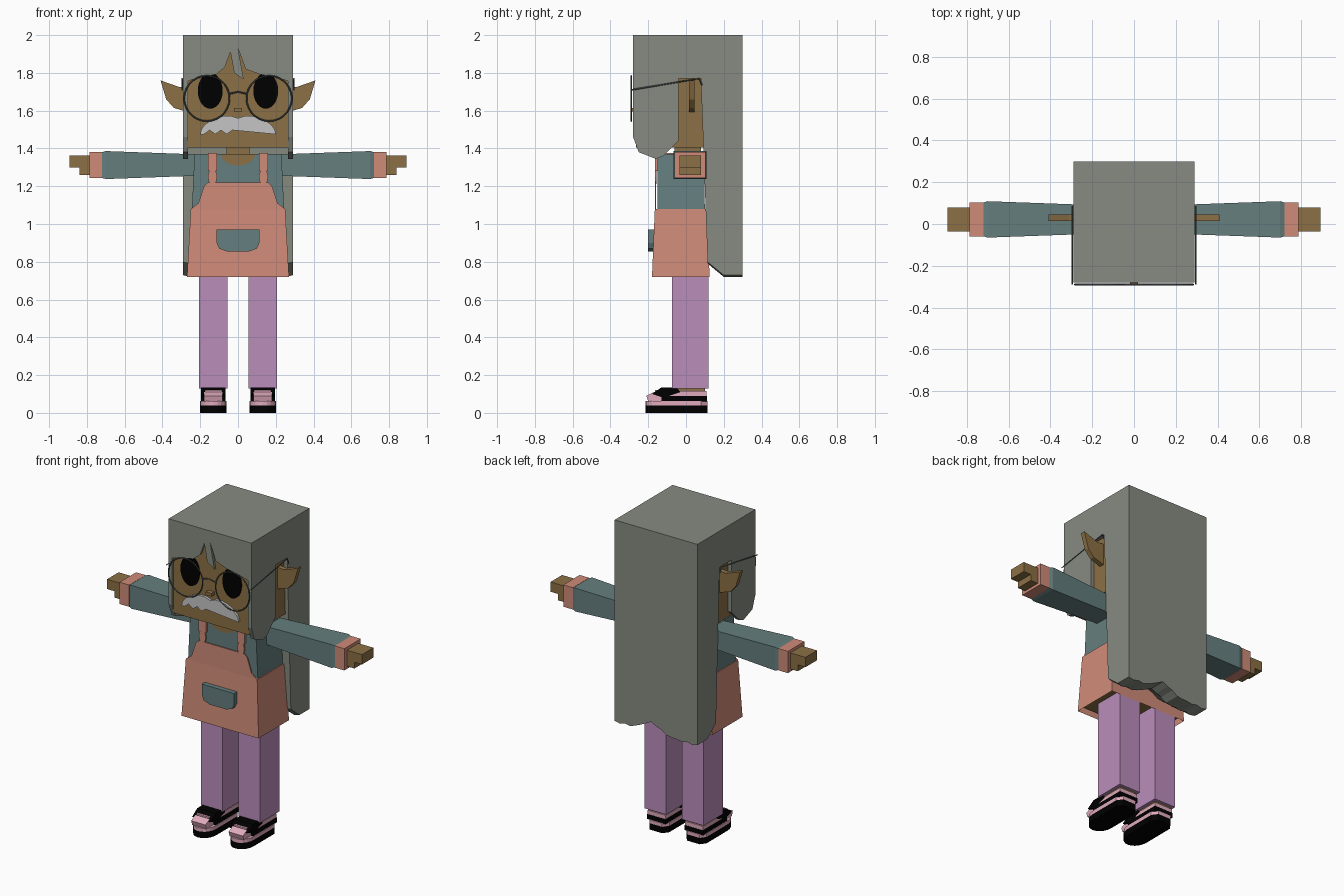
import bpy, bmesh
from math import sin, cos, exp, pi

cube = bpy.data.objects.get("Cube")
if cube:
    bpy.data.objects.remove(cube)


def material(name, red, green, blue):
    colour = (red, green, blue, 1)
    mat = bpy.data.materials.new(name)
    mat.use_nodes = True
    mat.diffuse_color = colour
    mat.node_tree.nodes["Principled BSDF"].inputs["Base Color"].default_value = colour
    return mat


hair_grey = material("hair_grey", 0.24, 0.26, 0.22)
skin_brown = material("skin_brown", 0.26, 0.16, 0.06)
shirt_teal = material("shirt_teal", 0.13, 0.21, 0.21)
apron_coral = material("apron_coral", 0.63, 0.26, 0.19)
trouser_lilac = material("trouser_lilac", 0.5, 0.27, 0.5)
moustache_white = material("moustache_white", 0.56, 0.56, 0.56)
shoe_pink = material("shoe_pink", 0.75, 0.41, 0.51)
wire_grey = material("wire_grey", 0.1, 0.11, 0.11)
black = material("black", 0, 0, 0)

# Shared dimensions
hair_side = 0.29
hair_front = -0.28
hair_back = 0.3
crown = 2.0
hem = 0.72
face = -0.265
chin = 1.405
shirt_front = -0.15
bib_front = -0.165


def add_object(name, data, mat):
    data.materials.append(mat)
    bpy.context.collection.objects.link(bpy.data.objects.new(name, data))


def loft(name, mat, rings, closed=True):
    """Bridge rings of equal length and cap the ends."""
    bm = bmesh.new()
    loops = [[bm.verts.new(point) for point in ring] for ring in rings]
    for low, high in zip(loops, loops[1:]):
        for i in range(len(low)):
            bm.faces.new((low[i - 1], low[i], high[i], high[i - 1]))
    if closed:
        bm.faces.new(loops[0])
    bm.faces.new(loops[-1])
    bmesh.ops.recalc_face_normals(bm, faces=bm.faces)
    mesh = bpy.data.meshes.new(name)
    bm.to_mesh(mesh)
    bm.free()
    add_object(name, mesh, mat)


def prism(name, mat, outline, axis, start, end):
    """Extrude a flat outline along one axis."""
    place = {"x": lambda u, v, t: (t, u, v),
             "y": lambda u, v, t: (u, t, v),
             "z": lambda u, v, t: (u, v, t)}[axis]
    loft(name, mat, [[place(u, v, t) for u, v in outline] for t in (start, end)])


def rect(left, right, low, high):
    return [(left, low), (right, low), (right, high), (left, high)]


def box(name, mat, middle, half, front, back, low, high):
    """Box with x given by its middle and half width."""
    prism(name, mat, rect(middle - half, middle + half, front, back), "z", low, high)


def arc(middle, height, half, rise, steps, start=0, sweep=2 * pi):
    angles = [start + sweep * i / steps for i in range(steps)]
    return [(middle + half * cos(a), height + rise * sin(a)) for a in angles]


def flip(outline, sign):
    return [(sign * u, v) for u, v in outline]


def mirrored(outline):
    return outline + flip(outline[::-1], -1)


def wire(name, points, cyclic=False):
    curve = bpy.data.curves.new(name, "CURVE")
    curve.dimensions = "3D"
    curve.bevel_depth = 0.004
    curve.bevel_resolution = 0
    spline = curve.splines.new("POLY")
    spline.points.add(len(points) - 1)
    for target, point in zip(spline.points, points):
        target.co = (*point, 1)
    spline.use_cyclic_u = cyclic
    add_object(name, curve, wire_grey)


def arm_section(x, half):
    """Rectangular slice across the arm, slightly deeper than tall."""
    middle_y, middle_z, depth = 0.022, 1.312, half + 0.013
    return [(x, y, z) for y, z in rect(middle_y - depth, middle_y + depth,
                                       middle_z - half, middle_z + half)]


def floor_rect(half, front, back, z):
    return [(x, y, z) for x, y in rect(-half, half, front, back)]


# Head, neck and nose
box("head", skin_brown, 0, 0.267, face, 0.12, chin, 1.95)
box("neck", skin_brown, 0, 0.06, -0.06, 0.08, 1.33, chin)
box("nose", skin_brown, 0, 0.02, -0.295, face, 1.595, 1.615)

# Crown and parted fringe: a shallow arch broken by two narrow spikes
box("hair_crown", hair_grey, 0, hair_side, hair_front, hair_back, 1.94, crown)
sweep_left = [(x / 10 * hair_side, 1.8 - 0.05 * (x / 10) ** 2) for x in (-10, -7, -4)]
sweep_right = [(-x, z) for x, z in sweep_left[::-1]]
spikes = [(-0.07, 1.83), (-0.04, 1.91), (-0.02, 1.8), (0.03, 1.765), (0, 1.93), (0.04, 1.82)]
prism("hair_fringe", hair_grey,
      sweep_left + spikes + sweep_right + [(hair_side, crown), (-hair_side, crown)],
      "y", hair_front, face)

# Long back hair with a wavy, forward-chamfered hem
hem_steps = [hair_side * i / 8 for i in range(-8, 9)]
back_outline = [(x, hem + 0.06 * exp(-(12 * x - 0.4) ** 2) + 0.01 * sin(50 * x) ** 2)
                for x in hem_steps] + [(hair_side, crown), (-hair_side, crown)]
loft("hair_back", hair_grey, [
    [(x, 0.14 - 0.035 * z, z + (0.07 if z < 1 else 0)) for x, z in back_outline],
    [(x, 0.2, z) for x, z in back_outline],
    [(x, hair_back, z) for x, z in back_outline]])

# Moustache: half an oval with a ragged lower edge on one side
moustache_top = [(x, z - 0.02 * exp(-(30 * x) ** 2))
                 for x, z in arc(0, 1.475, 0.2, 0.105, 16, 0, pi)]
ragged_edge = [(0.03 * i, 1.475 + 0.022 * (i % 2)) for i in range(-6, 0)]
prism("moustache", moustache_white, moustache_top + [(-0.2, 1.475)] + ragged_edge,
      "y", hair_front, face)

# Shirt and neckline
loft("shirt", shirt_teal, [floor_rect(0.245, shirt_front, 0.1, 1.06),
                           floor_rect(0.23, shirt_front, 0.095, 1.37)])
prism("neckline", skin_brown, arc(0, 1.37, 0.09, 0.06, 12, pi, pi) + [(0.09, 1.37)],
      "y", shirt_front - 0.004, shirt_front)

# Apron: open skirt around the hips, flared bib and pocket
loft("apron_skirt", apron_coral, [floor_rect(0.27, -0.18, 0.125, hem),
                                  floor_rect(0.25, bib_front, 0.11, 1.08)], closed=False)
box("hips", skin_brown, 0, 0.25, -0.16, 0.11, hem + 0.025, 1)
prism("apron_bib", apron_coral,
      mirrored([(0.25, 1.08), (0.21, 1.11), (0.18, 1.2), (0.16, 1.22)]),
      "y", bib_front, bib_front + 0.007)
prism("pocket", shirt_teal, mirrored([(0.113, 0.97), (0.113, 0.9), (0.1, 0.87), (0.06, 0.855)]),
      "y", -0.2, bib_front)

# Outlines shared by both sides
lock_outline = [(hair_front, crown), (hair_front, 1.46), (-0.25, 1.38), (-0.16, 1.345),
                (-0.12, 1.36), (-0.04, 1.44), (-0.04, 1.77), (0.09, 1.77), (0.09, crown)]
ear_outline = [(0.26, 1.73), (0.31, 1.725), (0.41, 1.76), (0.38, 1.66), (0.34, 1.615), (0.26, 1.59)]
tongue_outline = [(-0.18, 0.1), (-0.13, 0.135), (-0.05, 0.135), (-0.03, 0.11), (-0.12, 0.08)]
toe_outline = [(-0.2, 0.06), (-0.21, 0.09), (-0.17, 0.11), (-0.1, 0.11), (-0.1, 0.06)]

for sign, side in ((1, "_left"), (-1, "_right")):
    # Face and side hair
    prism("hair_lock" + side, hair_grey, lock_outline, "x", sign * 0.265, sign * hair_side)
    prism("eye" + side, black, arc(sign * 0.147, 1.705, 0.066, 0.095, 24),
          "y", face - 0.007, face)
    prism("ear" + side, skin_brown, flip(ear_outline, sign), "y", 0.015, 0.045)

    # Round spectacles with hooked arms
    rim = arc(sign * 0.165, 1.665, 0.12, 0.12, 28)
    wire("glasses_rim" + side, [(x, -0.29, z) for x, z in rim], cyclic=True)
    temple = sign * (hair_side + 0.006)
    wire("glasses_arm" + side, [(temple, -0.29, 1.71), (temple, 0.07, 1.77), (temple, 0.085, 1.735)])

    # Apron strap: buckle, front strip and shoulder strip
    middle = sign * 0.135
    prism("strap_buckle" + side, apron_coral, arc(middle, 1.25, 0.025, 0.04, 10),
          "y", bib_front, bib_front + 0.008)
    box("strap" + side, apron_coral, middle, 0.025, bib_front, shirt_front, 1.28, 1.375)
    box("shoulder_strap" + side, apron_coral, middle, 0.025, bib_front, 0.1, 1.368, 1.377)

    # Sleeve, cuff and stepped hand
    loft("sleeve" + side, shirt_teal, [arm_section(sign * x, half) for x, half in
                                       ((0.2, 0.056), (0.7, 0.074), (0.72, 0.068))])
    loft("cuff" + side, apron_coral, [arm_section(sign * x, 0.069) for x in (0.72, 0.787)])
    box("palm" + side, skin_brown, sign * 0.81, 0.03, -0.035, 0.08, 1.26, 1.3)
    box("fingers" + side, skin_brown, sign * 0.835, 0.058, -0.035, 0.08, 1.3, 1.362)

    # Trouser leg and ankle
    foot = sign * 0.131
    box("leg" + side, trouser_lilac, foot, 0.076, -0.075, 0.12, 0.128, 0.8)
    box("ankle" + side, skin_brown, foot, 0.055, -0.05, 0.1, 0.1, 0.13)

    # Shoe: rounded sole layers, then toe, heel panels, tongue and lace
    sole = arc(foot, -0.13, 0.07, 0.085, 10, pi, pi) + [
        (foot + 0.07, -0.13), (foot + 0.07, 0.08), (foot + 0.045, 0.115),
        (foot - 0.045, 0.115), (foot - 0.07, 0.08)]
    prism("shoe_sole" + side, black, sole, "z", 0, 0.04)
    prism("shoe_welt" + side, shoe_pink, sole, "z", 0.04, 0.062)
    prism("shoe_toe" + side, shoe_pink, toe_outline, "x", foot - 0.05, foot + 0.05)
    box("shoe_stripe" + side, black, foot, 0.066, -0.13, 0.11, 0.06, 0.09)
    box("shoe_collar" + side, shoe_pink, foot, 0.063, -0.11, 0.108, 0.09, 0.115)
    prism("shoe_tongue" + side, black, tongue_outline, "x", foot - 0.064, foot + 0.064)
    box("shoe_lace" + side, shoe_pink, foot, 0.045, -0.165, -0.1, 0.11, 0.12)

# Bridge of the spectacles
wire("glasses_bridge", [(x, -0.29, 1.7 - 5 * x * x) for x in (-0.047, 0, 0.047)])
